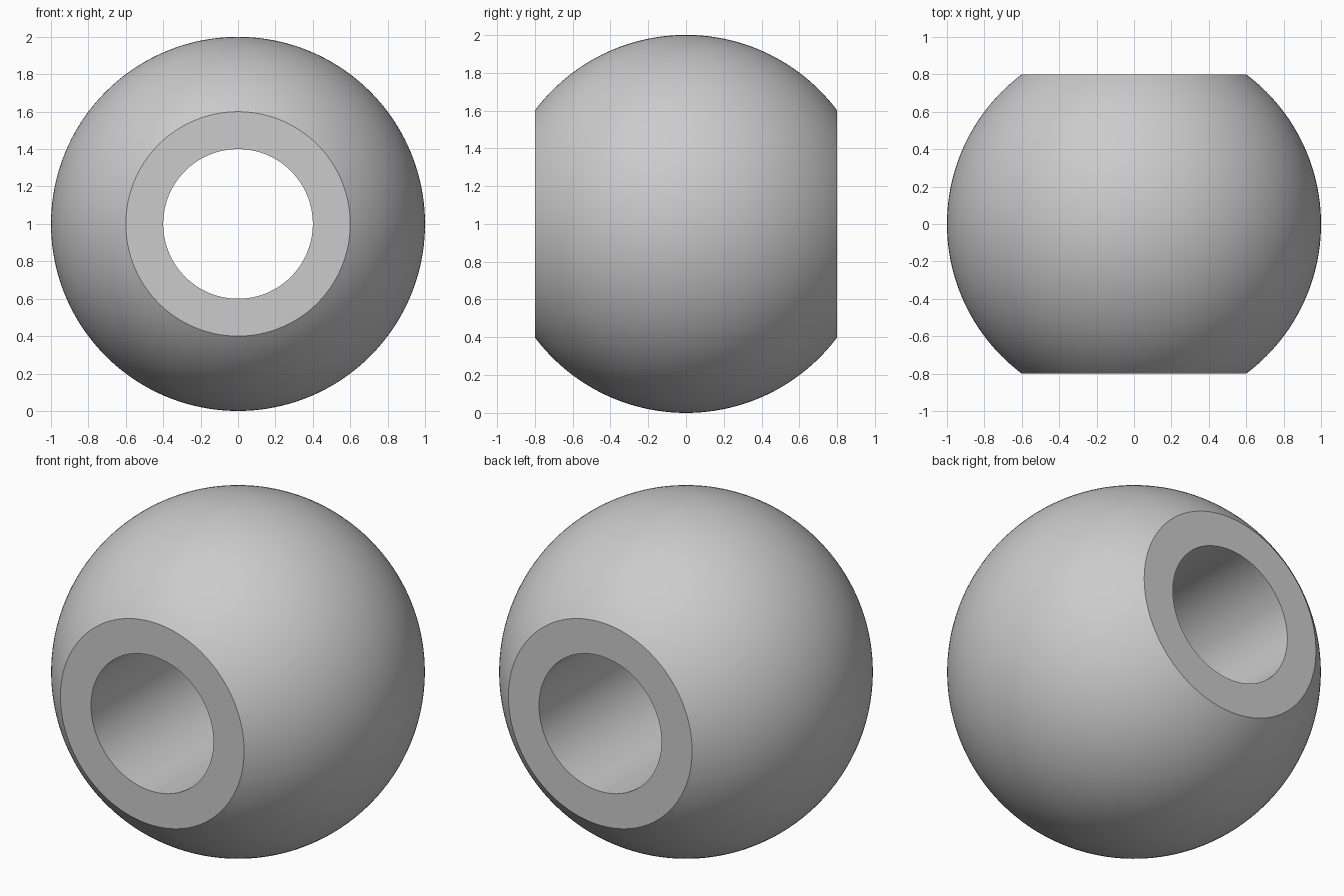
import bpy
import bmesh
import math

cube = bpy.data.objects.get("Cube")
if cube:
    bpy.data.objects.remove(cube, do_unlink=True)

RADIUS = 1.0        # ball
HALF_WIDTH = 0.8    # flat end faces at +/- y
BORE = 0.4          # through hole
ARC_STEPS = 64
SIDES = 160

# Grey metal
metal = bpy.data.materials.new("grey metal")
metal.use_nodes = True
grey = (0.6, 0.6, 0.6, 1.0)
metal.diffuse_color = grey
metal.node_tree.nodes["Principled BSDF"].inputs["Base Color"].default_value = grey

# Closed profile (radius, y): spherical arc, then the two bore edges
limit = math.asin(HALF_WIDTH / RADIUS)
profile = []
for i in range(ARC_STEPS + 1):
    a = -limit + 2 * limit * i / ARC_STEPS
    profile.append((RADIUS * math.cos(a), RADIUS * math.sin(a)))
profile += [(BORE, HALF_WIDTH), (BORE, -HALF_WIDTH)]

# Revolve the profile about the y axis
bm = bmesh.new()
rings = []
for s in range(SIDES):
    t = 2 * math.pi * s / SIDES
    rings.append([bm.verts.new((r * math.cos(t), y, RADIUS + r * math.sin(t)))
                  for r, y in profile])
count = len(profile)
for s in range(SIDES):
    here, there = rings[s], rings[(s + 1) % SIDES]
    for i in range(count):
        j = (i + 1) % count
        bm.faces.new((here[i], here[j], there[j], there[i]))
bmesh.ops.recalc_face_normals(bm, faces=bm.faces)

mesh = bpy.data.meshes.new("bored_ball")
bm.to_mesh(mesh)
bm.free()
mesh.materials.append(metal)
ball = bpy.data.objects.new("bored_ball", mesh)
bpy.context.collection.objects.link(ball)

# Smooth ball and bore, crisp rims
bpy.ops.object.select_all(action='DESELECT')
ball.select_set(True)
bpy.context.view_layer.objects.active = ball
bpy.ops.object.shade_smooth_by_angle(angle=math.radians(30))
